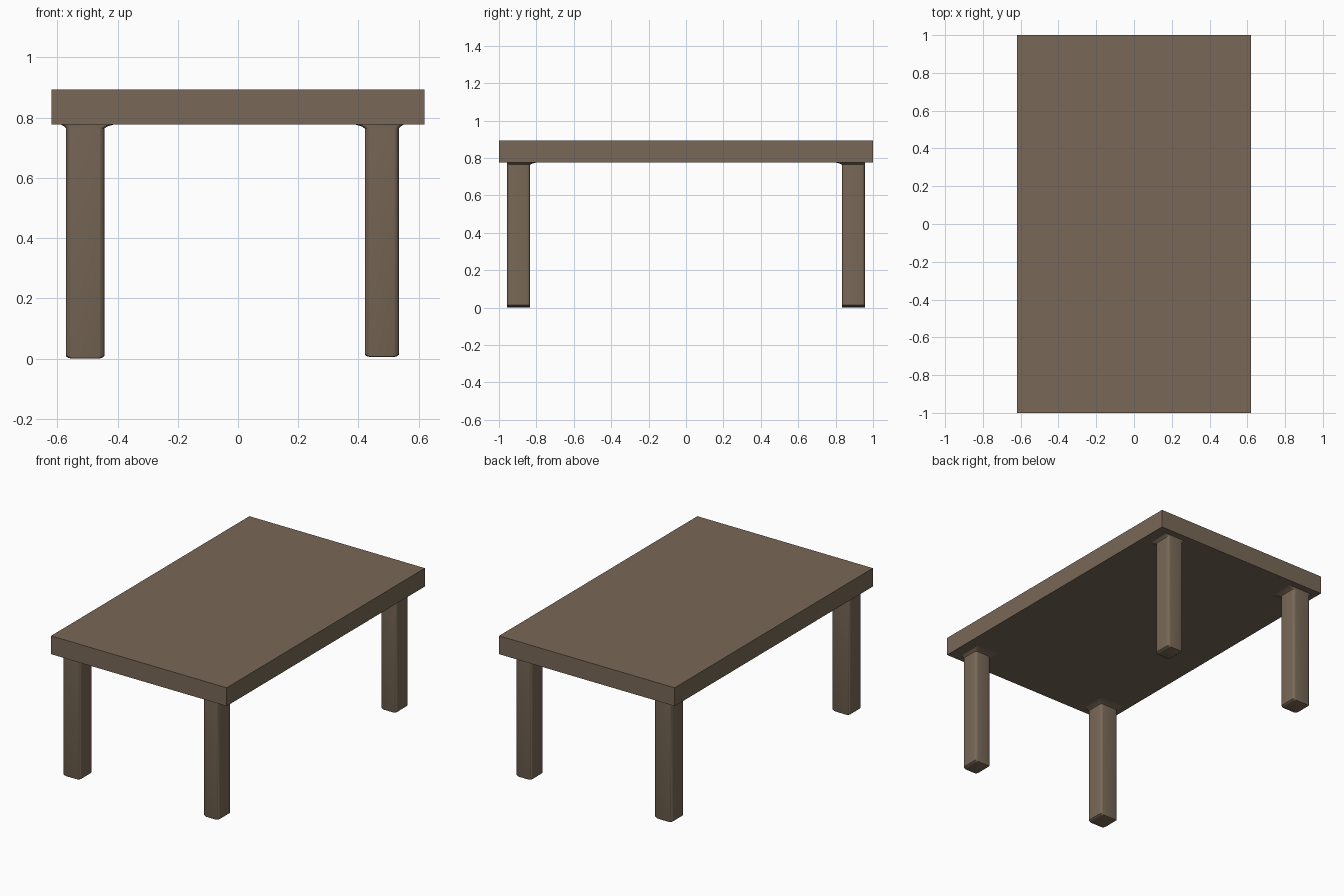
import bpy, bmesh, math

if "Cube" in bpy.data.objects:
    bpy.data.objects.remove(bpy.data.objects["Cube"])

wood = bpy.data.materials.new("brown_wood")
wood.diffuse_color = (0.19, 0.14, 0.095, 1)
wood.use_nodes = True
wood.node_tree.nodes["Principled BSDF"].inputs["Base Color"].default_value = wood.diffuse_color


def finish(name, bm, smooth=False):
    bmesh.ops.recalc_face_normals(bm, faces=bm.faces)
    mesh = bpy.data.meshes.new(name)
    bm.to_mesh(mesh)
    bm.free()
    obj = bpy.data.objects.new(name, mesh)
    bpy.context.collection.objects.link(obj)
    mesh.materials.append(wood)
    if smooth:
        bpy.context.view_layer.objects.active = obj
        obj.select_set(True)
        bpy.ops.object.shade_smooth_by_angle(angle=math.radians(35))
        obj.select_set(False)
    return obj


def rounded_rect(x0, x1, y0, y1, r, seg=4):
    pts = []
    corners = [(x1 - r, y1 - r), (x0 + r, y1 - r), (x0 + r, y0 + r), (x1 - r, y0 + r)]
    for q, (cx, cy) in enumerate(corners):
        for i in range(seg + 1):
            a = math.radians(90 * (q + i / seg))
            pts.append((cx + r * math.cos(a), cy + r * math.sin(a)))
    return pts


def leg(name, sx, sy, inner, outer, foot):
    # Sections from foot to top: z, inner x, outer x, inner y, outer y
    sections = [
        (foot, inner + 0.022, outer - 0.022, 0.838, 0.953),
        (foot + 0.002, inner + 0.008, outer - 0.008, 0.835, 0.956),
        (foot + 0.008, inner, outer, 0.834, 0.957),
        (0.764, inner, outer, 0.834, 0.957),
        (0.771, inner - 0.010, outer + 0.006, 0.820, 0.957),
        (0.778, inner - 0.035, outer + 0.018, 0.790, 0.957),
    ]
    bm = bmesh.new()
    rings = []
    for z, x0, x1, y0, y1 in sections:
        pts = rounded_rect(x0, x1, y0, y1, 0.016)
        rings.append([bm.verts.new((sx * x, sy * y, z)) for x, y in pts])
    n = len(rings[0])
    for a, b in zip(rings, rings[1:]):
        for i in range(n):
            j = (i + 1) % n
            bm.faces.new((a[i], a[j], b[j], b[i]))
    bm.faces.new(rings[0])
    bm.faces.new(rings[-1])
    finish(name, bm, smooth=True)


# Tabletop slab
bm = bmesh.new()
bmesh.ops.create_cube(bm, size=1)
bmesh.ops.scale(bm, vec=(1.24, 2.0, 0.117), verts=bm.verts)
bmesh.ops.translate(bm, vec=(0, 0, 0.8355), verts=bm.verts)
finish("tabletop", bm)

# Legs, the left pair slightly thicker
for depth, sy in (("front", -1), ("back", 1)):
    leg(depth + "_left_leg", -1, sy, 0.444, 0.571, 0.0)
    leg(depth + "_right_leg", 1, sy, 0.421, 0.534, 0.005)
